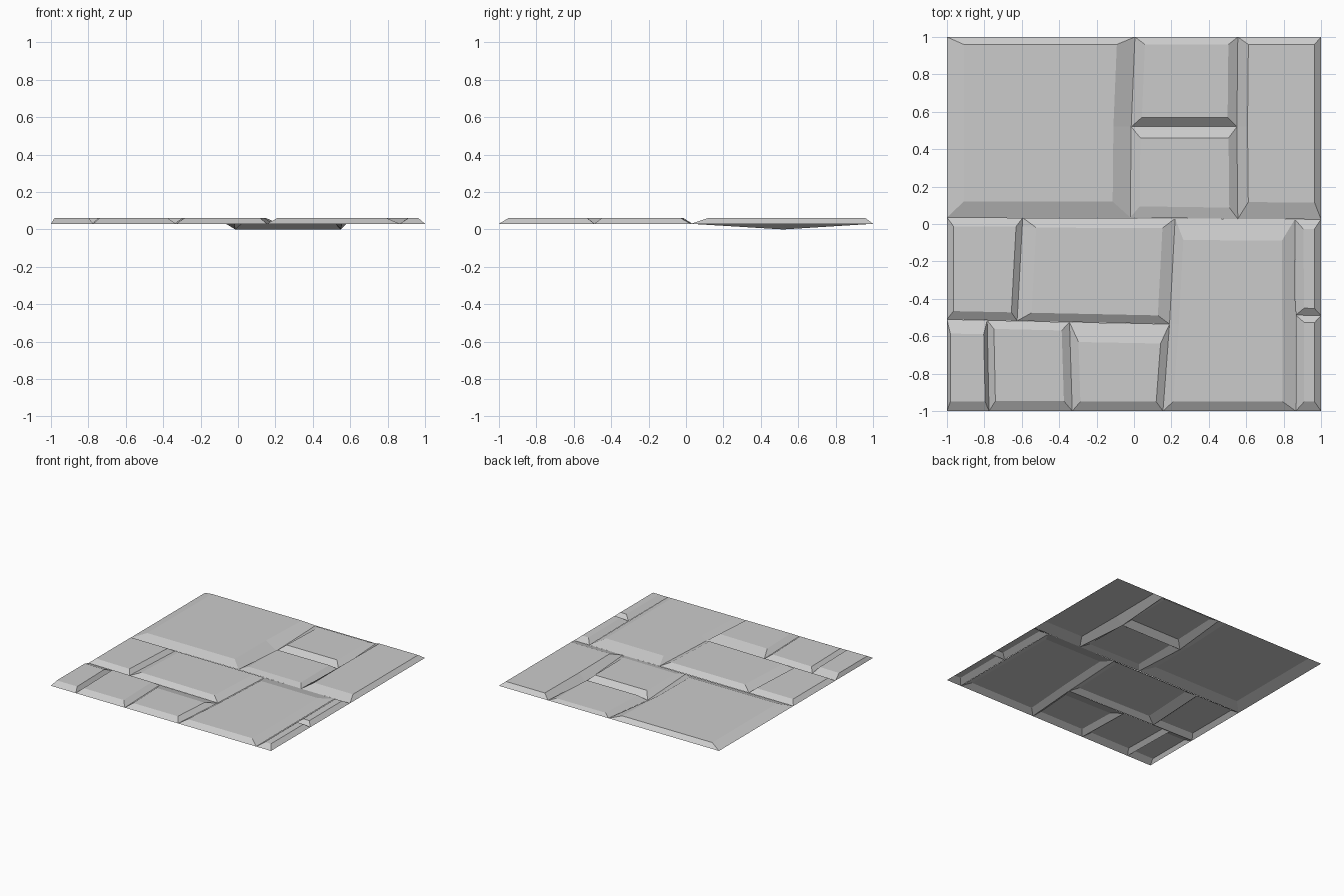
import bpy
from mathutils import Vector
from mathutils.geometry import intersect_line_line

if "Cube" in bpy.data.objects:
    bpy.data.objects.remove(bpy.data.objects["Cube"])

BASE, TOP = 0.03, 0.06

# Groove junctions shared by neighbouring stones (x, y); pits dip to the ground
J = {
    # back edge and the two pits
    "a0": (-1, 1), "a1": (0.005, 1), "a2": (0.555, 1), "a3": (1, 1),
    "p1": (-0.015, 0.52), "p2": (0.55, 0.52),
    # long middle groove
    "b0": (-1, 0.035), "b1": (-0.595, 0.033), "b2": (-0.02, 0.035),
    "b3": (0.22, 0.03), "b4": (0.555, 0.027), "b5": (0.86, 0.025), "b6": (1, 0.025),
    # front-half groove
    "c0": (-1, -0.51), "c1": (-0.785, -0.515), "c2": (-0.625, -0.518),
    "c3": (-0.345, -0.525), "c4": (0.19, -0.535), "c5": (0.865, -0.487), "c6": (1, -0.49),
    # front edge
    "d0": (-1, -1), "d1": (-0.775, -1), "d2": (-0.33, -1),
    "d3": (0.155, -1), "d4": (0.865, -1), "d5": (1, -1),
}


def stone(name, corners, widths, top=TOP):
    """Open paving stone: clockwise outline, one bevel width per edge, flat top."""
    keys = corners.split()
    n = len(keys)
    flat = [Vector((*J[k], 0)) for k in keys]
    lines = []
    for i, w in enumerate(widths):
        p, q = flat[i], flat[(i + 1) % n]
        d = (q - p).normalized()
        off = Vector((d.y, -d.x, 0)) * w
        lines.append((p + off, q + off))
    verts = [(p.x, p.y, 0.0 if k[0] == "p" else BASE) for p, k in zip(flat, keys)]
    for i in range(n):
        hit = intersect_line_line(*lines[i - 1], *lines[i])[0]
        verts.append((hit.x, hit.y, top))
    faces = [tuple(range(2 * n - 1, n - 1, -1))]
    for i in range(n):
        j = (i + 1) % n
        faces.append((i, n + i, n + j, j))
    mesh = bpy.data.meshes.new(name)
    mesh.from_pydata(verts, [], faces)
    mesh.update()
    bpy.context.collection.objects.link(bpy.data.objects.new(name, mesh))


# Back half
stone("large_back_stone", "a0 a1 p1 b2 b0", (0.04, 0.095, 0.095, 0.085, 0.09))
stone("sunken_back_stone", "a1 a2 p2 p1", (0.04, 0.05, 0.05, 0.055), 0.045)
stone("sunken_inner_stone", "p1 p2 b4 b2", (0.06, 0.045, 0.06, 0.05), 0.045)
stone("back_right_stone", "a2 a3 b6 b4 p2", (0.04, 0.035, 0.09, 0.057, 0.057))

# Middle row
stone("middle_left_stone", "b0 b1 c2 c0", (0.047, 0.033, 0.045, 0.035))
stone("middle_long_stone", "b1 b3 c4 c2", (0.052, 0.065, 0.045, 0.075))
stone("large_front_stone", "b3 b5 d4 d3 c4", (0.115, 0.07, 0.05, 0.05, 0.05))
stone("small_right_stone", "b5 b6 c6 c5", (0.052, 0.035, 0.038, 0.045))

# Front row
stone("front_left_stone", "c0 c1 d1 d0", (0.075, 0.02, 0.05, 0.018))
stone("front_square_stone", "c1 c3 d2 d1", (0.045, 0.043, 0.053, 0.035))
stone("front_middle_stone", "c3 c4 d3 d2", (0.105, 0.04, 0.05, 0.045))
stone("front_right_stone", "c5 c6 d5 d4", (0.038, 0.035, 0.05, 0.045))
